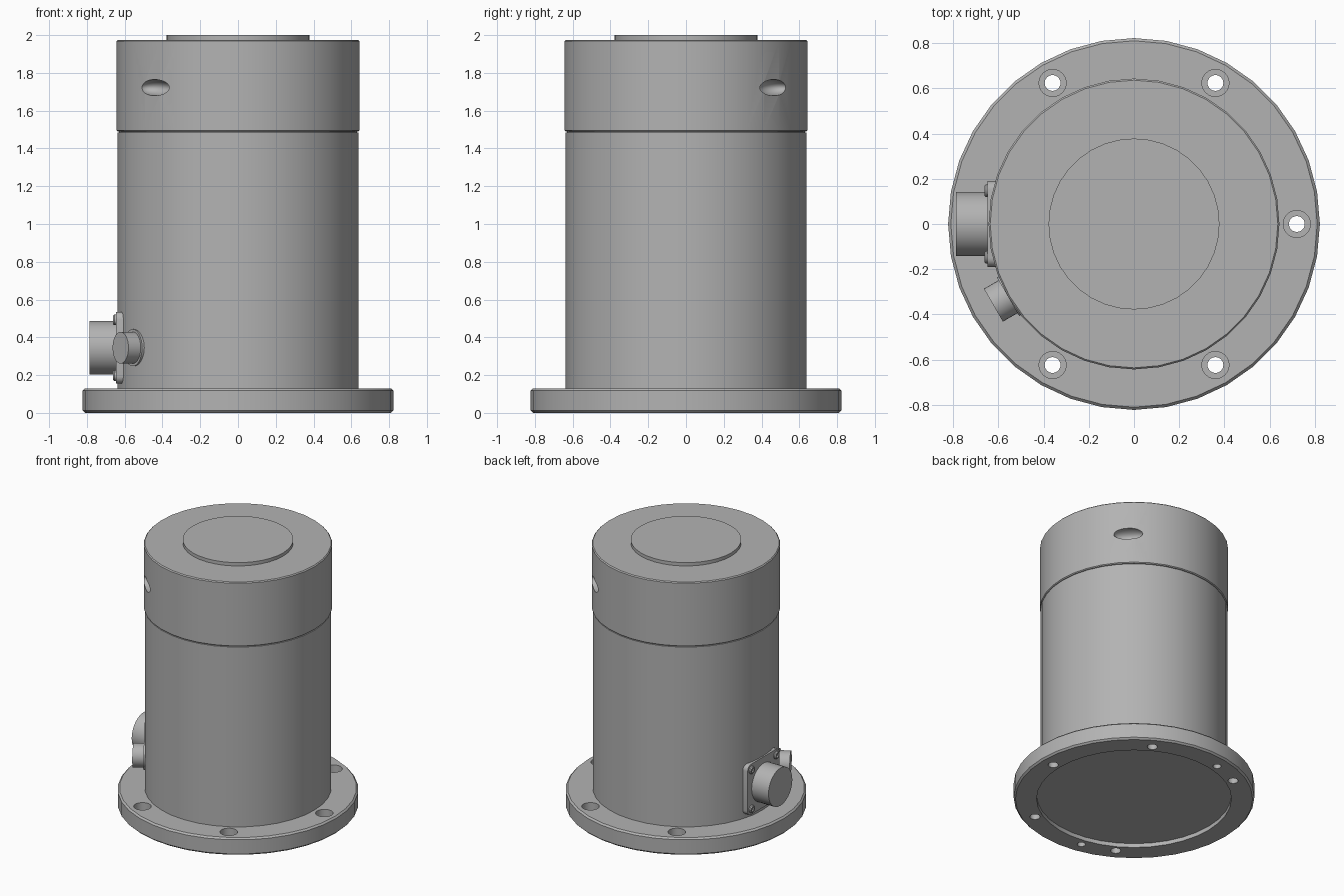
import bpy, bmesh
from math import cos, sin, pi, radians
from mathutils import Matrix, Vector

if "Cube" in bpy.data.objects:
    bpy.data.objects.remove(bpy.data.objects["Cube"])

grey = bpy.data.materials.new("machined grey")
grey.use_nodes = True
grey.diffuse_color = (0.45, 0.45, 0.45, 1)
grey.node_tree.nodes["Principled BSDF"].inputs["Base Color"].default_value = grey.diffuse_color
SIDES = 36


def add(name, bm, matrix=Matrix()):
    bmesh.ops.recalc_face_normals(bm, faces=bm.faces)
    bm.transform(matrix)
    mesh = bpy.data.meshes.new(name)
    bm.to_mesh(mesh)
    bm.free()
    mesh.materials.append(grey)
    ob = bpy.data.objects.new(name, mesh)
    bpy.context.collection.objects.link(ob)
    return ob


def lathe(name, profile, matrix=Matrix(), sides=SIDES):
    """Closed solid turned around z from (radius, height) points."""
    bm = bmesh.new()
    rings = [[bm.verts.new((r * cos(2 * pi * i / sides), r * sin(2 * pi * i / sides), z))
              for i in range(sides)] for r, z in profile]
    for a, b in zip(rings, rings[1:]):
        for i in range(sides):
            j = (i + 1) % sides
            bm.faces.new((a[i], a[j], b[j], b[i]))
    bm.faces.new(rings[0][::-1])
    bm.faces.new(rings[-1])
    return add(name, bm, matrix)


def activate(ob):
    for other in bpy.context.selected_objects:
        other.select_set(False)
    ob.select_set(True)
    bpy.context.view_layer.objects.active = ob


def cut(ob, cutter):
    activate(ob)
    mod = ob.modifiers.new("cut", 'BOOLEAN')
    mod.operation, mod.solver, mod.object = 'DIFFERENCE', 'EXACT', cutter
    bpy.ops.object.modifier_apply(modifier=mod.name)
    bpy.data.objects.remove(cutter)


def smooth(ob):
    activate(ob)
    bpy.ops.object.shade_smooth_by_angle(angle=radians(30))


def outward(angle, z):
    """Frame whose z axis points radially out of the body at the given angle."""
    return (Matrix.Translation((0, 0, z)) @ Matrix.Rotation(radians(angle), 4, 'Z')
            @ Matrix.Rotation(pi / 2, 4, 'Y'))


def polar(angle, r):
    return Matrix.Translation((r * cos(radians(angle)), r * sin(radians(angle)), 0))


# Mounting flange with a shallow recess underneath
flange = lathe("mounting_flange", [(0.665, 0.03), (0.665, 0), (0.81, 0), (0.822, 0.012),
                                   (0.822, 0.118), (0.81, 0.13)])
# Counterbored bolt holes, leaving out the one under the connector
for angle in (0, 60, 120, 240, 300):
    cut(flange, lathe("bolt_cutter", [(0.035, -0.1), (0.035, 0.07), (0.06, 0.07), (0.06, 0.2)],
                      polar(angle, 0.72), 24))
# Blind locating holes in the underside
for angle in (102, 260):
    cut(flange, lathe("pin_cutter", [(0.028, -0.1), (0.028, 0.07)], polar(angle, 0.72), 20))

# Housing, collar and top boss
housing = lathe("housing", [(0.638, 0.1), (0.638, 1.485), (0.63, 1.485), (0.63, 1.5)])
collar = lathe("collar", [(0.637, 1.49), (0.643, 1.496), (0.643, 1.968), (0.636, 1.975)])
boss = lathe("top_boss", [(0.378, 1.95), (0.378, 2.0)])

# Wrench pockets on opposite sides of the collar
for angle in (46.5, 226.5):
    bm = bmesh.new()
    bmesh.ops.create_uvsphere(bm, u_segments=32, v_segments=16, radius=1)
    shape = Matrix.Translation((0, 0, 0.64)) @ Matrix.Diagonal((0.043, 0.1, 0.07, 1))
    cut(collar, add("pocket_cutter", bm, outward(angle, 1.722) @ shape))

# Large connector: rounded square plate, barrel and four screws
bm = bmesh.new()
outline = []
for corner in range(4):
    turn = Matrix.Rotation(corner * pi / 2, 3, 'Z')
    for step in range(6):
        a = step * pi / 10
        outline.append(turn @ Vector((0.15 + 0.04 * cos(a), 0.15 + 0.04 * sin(a), 0.605)))
face = bm.faces.new([bm.verts.new(p) for p in outline])
top = bmesh.ops.extrude_face_region(bm, geom=[face])["geom"]
bmesh.ops.translate(bm, vec=(0, 0, 0.042), verts=[v for v in top if isinstance(v, bmesh.types.BMVert)])
place = outward(180, 0.345)
parts = [flange, housing, collar, boss, add("connector_plate", bm, place),
         lathe("connector_barrel", [(0.142, 0.6), (0.142, 0.787)], place)]
for x in (-1, 1):
    for y in (-1, 1):
        spot = place @ Matrix.Translation((0.147 * x, 0.147 * y, 0))
        screw = lathe("connector_screw", [(0.028, 0.63), (0.028, 0.655), (0.022, 0.662)], spot, 20)
        cut(screw, lathe("socket_cutter", [(0.014, 0.65), (0.014, 0.7)], spot, 6))
        parts.append(screw)

# Small connector with a thin base ring
place = outward(210, 0.345)
parts += [lathe("small_connector", [(0.084, 0.58), (0.084, 0.718)], place, 32),
          lathe("small_connector_ring", [(0.098, 0.6), (0.098, 0.643)], place, 32)]

for part in parts:
    smooth(part)
